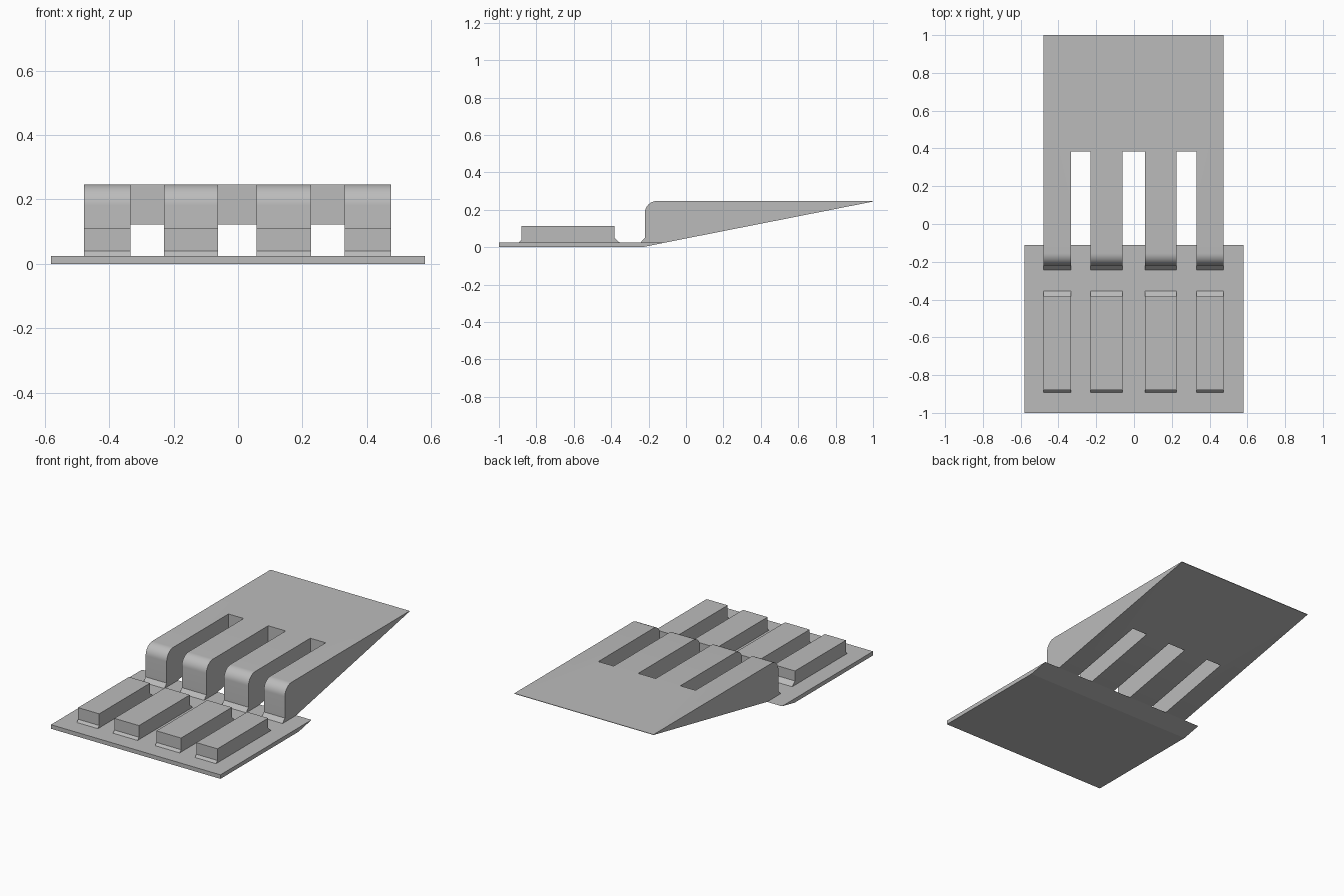
import bpy
import bmesh
from math import sin, cos, pi, radians

cube = bpy.data.objects.get("Cube")
if cube:
    bpy.data.objects.remove(cube, do_unlink=True)

GREY = (0.5, 0.5, 0.5, 1.0)
grey = bpy.data.materials.new("plain grey")
grey.use_nodes = True
grey.diffuse_color = GREY
grey.node_tree.nodes["Principled BSDF"].inputs["Base Color"].default_value = GREY


def extrude_profile(name, profile, x0, x1):
    """Solid made by sweeping a (y, z) outline from x0 to x1."""
    bm = bmesh.new()
    face = bm.faces.new([bm.verts.new((x0, y, z)) for y, z in profile])
    swept = bmesh.ops.extrude_face_region(bm, geom=[face])["geom"]
    verts = [v for v in swept if isinstance(v, bmesh.types.BMVert)]
    bmesh.ops.translate(bm, verts=verts, vec=(x1 - x0, 0, 0))
    bmesh.ops.recalc_face_normals(bm, faces=bm.faces)
    mesh = bpy.data.meshes.new(name)
    bm.to_mesh(mesh)
    bm.free()
    mesh.materials.append(grey)
    obj = bpy.data.objects.new(name, mesh)
    bpy.context.collection.objects.link(obj)
    return obj


# Shared dimensions
BASE_TOP, TOP = 0.025, 0.247
PLATE_BACK, SLOT_END = -0.11, 0.384
fingers = [(-0.478, -0.334), (-0.23, -0.062), (0.058, 0.226), (0.331, 0.475)]

# Base plate, with its underside sloping up at the back
extrude_profile("base_plate", [(-1, 0), (-0.235, 0), (PLATE_BACK, BASE_TOP),
                               (-1, BASE_TOP)], -0.58, 0.58)

# Raised bars with flared feet
bar = [(-0.893, BASE_TOP), (-0.355, BASE_TOP), (-0.383, 0.05),
       (-0.383, 0.112), (-0.88, 0.112), (-0.88, 0.04)]
for i, (x0, x1) in enumerate(fingers):
    extrude_profile(f"bar_{i + 1}", bar, x0, x1)

# Wedge ramp with a flared foot and a rounded front top edge
R, FRONT = 0.065, -0.22
arc = [(FRONT + R - R * cos(a), TOP - R + R * sin(a))
       for a in (pi / 2 * k / 12 for k in range(13))]
ramp = extrude_profile("ramp", [(-0.243, BASE_TOP), (FRONT, 0.05), *arc,
                                (1, TOP), (1, TOP - 0.003),
                                (PLATE_BACK, BASE_TOP)],
                       fingers[0][0], fingers[-1][1])

# Slots between the ramp fingers
bpy.context.view_layer.objects.active = ramp
for (_, x0), (x1, _) in zip(fingers, fingers[1:]):
    cutter = extrude_profile("slot_cutter", [(-0.5, -0.1), (SLOT_END, -0.1),
                                             (SLOT_END, 0.4), (-0.5, 0.4)], x0, x1)
    cutter.hide_render = True
    cut = ramp.modifiers.new("slot", "BOOLEAN")
    cut.operation = "DIFFERENCE"
    cut.solver = "EXACT"
    cut.object = cutter
    bpy.ops.object.modifier_apply(modifier=cut.name)
    bpy.data.objects.remove(cutter, do_unlink=True)

bpy.ops.object.select_all(action="DESELECT")
ramp.select_set(True)
bpy.ops.object.shade_smooth_by_angle(angle=radians(25))
